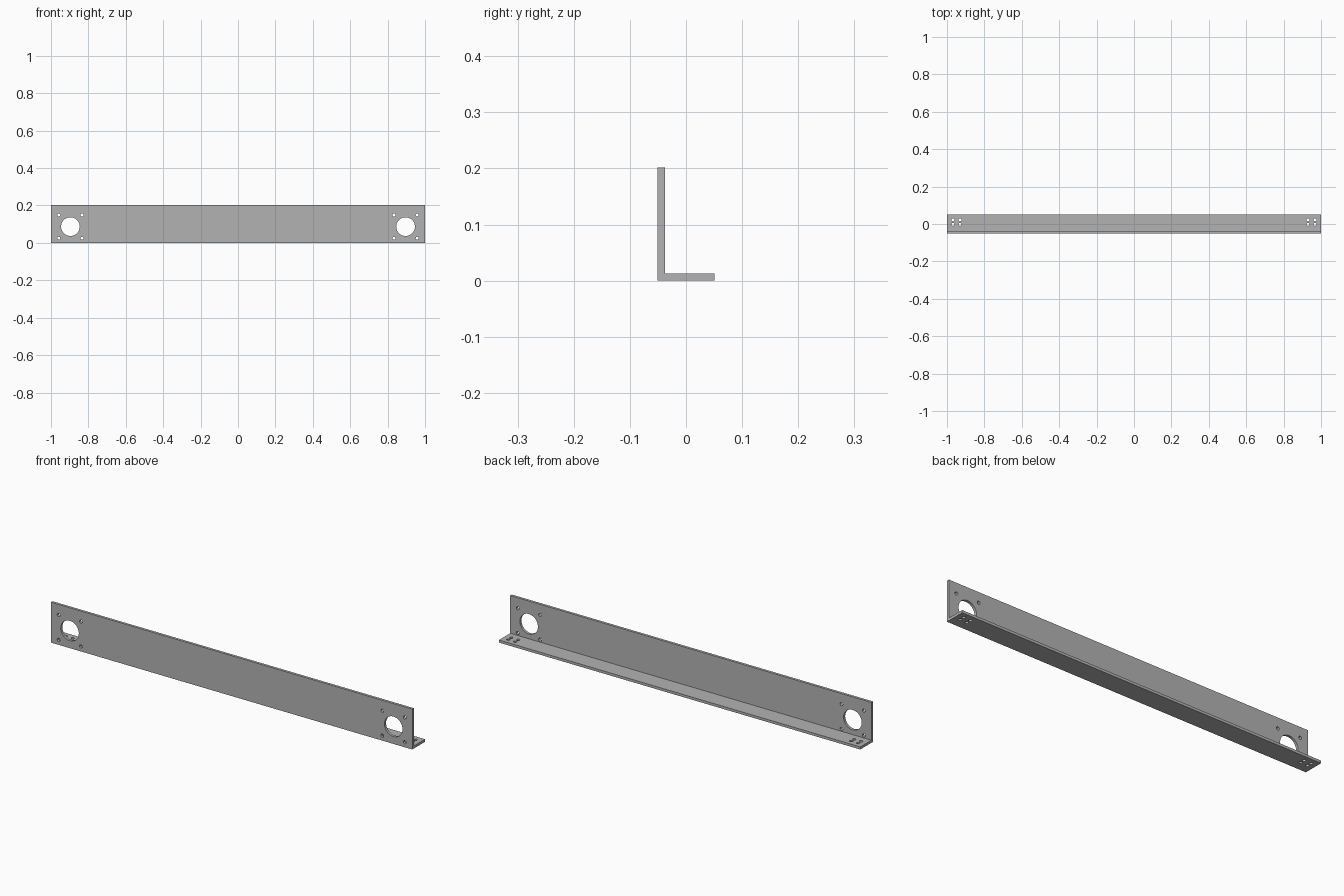
import bpy, bmesh
from math import pi
from mathutils import Matrix, Vector

cube = bpy.data.objects.get("Cube")
if cube:
    bpy.data.objects.remove(cube)

LENGTH, DEPTH, HEIGHT, WALL = 2.0, 0.101, 0.202, 0.013
FRONT, BACK = -DEPTH / 2, DEPTH / 2

steel = bpy.data.materials.new("grey steel")
steel.use_nodes = True
grey = (0.45, 0.45, 0.45, 1)
steel.diffuse_color = grey
steel.node_tree.nodes["Principled BSDF"].inputs["Base Color"].default_value = grey


def make_object(name, bm):
    bmesh.ops.recalc_face_normals(bm, faces=bm.faces)
    mesh = bpy.data.meshes.new(name)
    bm.to_mesh(mesh)
    bm.free()
    mesh.materials.append(steel)
    obj = bpy.data.objects.new(name, mesh)
    bpy.context.collection.objects.link(obj)
    return obj


def add_drill(bm, centre, radius, along_y, sides):
    turn = Matrix.Rotation(pi / 2, 4, "X") if along_y else Matrix()
    bmesh.ops.create_cone(bm, cap_ends=True, segments=sides, radius1=radius,
                          radius2=radius, depth=WALL * 2,
                          matrix=Matrix.Translation(centre) @ turn)


# L-shaped profile extruded along the length
bm = bmesh.new()
profile = [(FRONT, 0), (BACK, 0), (BACK, WALL), (FRONT + WALL, WALL),
           (FRONT + WALL, HEIGHT), (FRONT, HEIGHT)]
end = bm.faces.new([bm.verts.new((-LENGTH / 2, y, z)) for y, z in profile])
side = bmesh.ops.extrude_face_region(bm, geom=[end])
bmesh.ops.translate(bm, vec=(LENGTH, 0, 0),
                    verts=[v for v in side["geom"] if isinstance(v, bmesh.types.BMVert)])
bracket = make_object("angle_bracket", bm)

# Motor and mounting holes at both ends
bm = bmesh.new()
for s in (-1, 1):
    motor = Vector((s * 0.896, FRONT + WALL / 2, 0.087))
    foot = Vector((s * 0.949, 0.01, WALL / 2))
    add_drill(bm, motor, 0.05, True, 64)
    for i in (-1, 1):
        for j in (-1, 1):
            add_drill(bm, motor + Vector((i, 0, j)) * 0.062, 0.008, True, 24)
            add_drill(bm, foot + Vector((i * 0.019, j * 0.012, 0)), 0.008, False, 24)
drills = make_object("hole_cutters", bm)
drills.hide_render = True

# Cut the holes, then drop the cutters
cut = bracket.modifiers.new("holes", "BOOLEAN")
cut.operation = "DIFFERENCE"
cut.solver = "EXACT"
cut.object = drills
bpy.ops.object.select_all(action="DESELECT")
bracket.select_set(True)
bpy.context.view_layer.objects.active = bracket
bpy.ops.object.modifier_apply(modifier=cut.name)
bpy.data.objects.remove(drills)
bpy.ops.object.shade_smooth_by_angle(angle=pi / 6)
